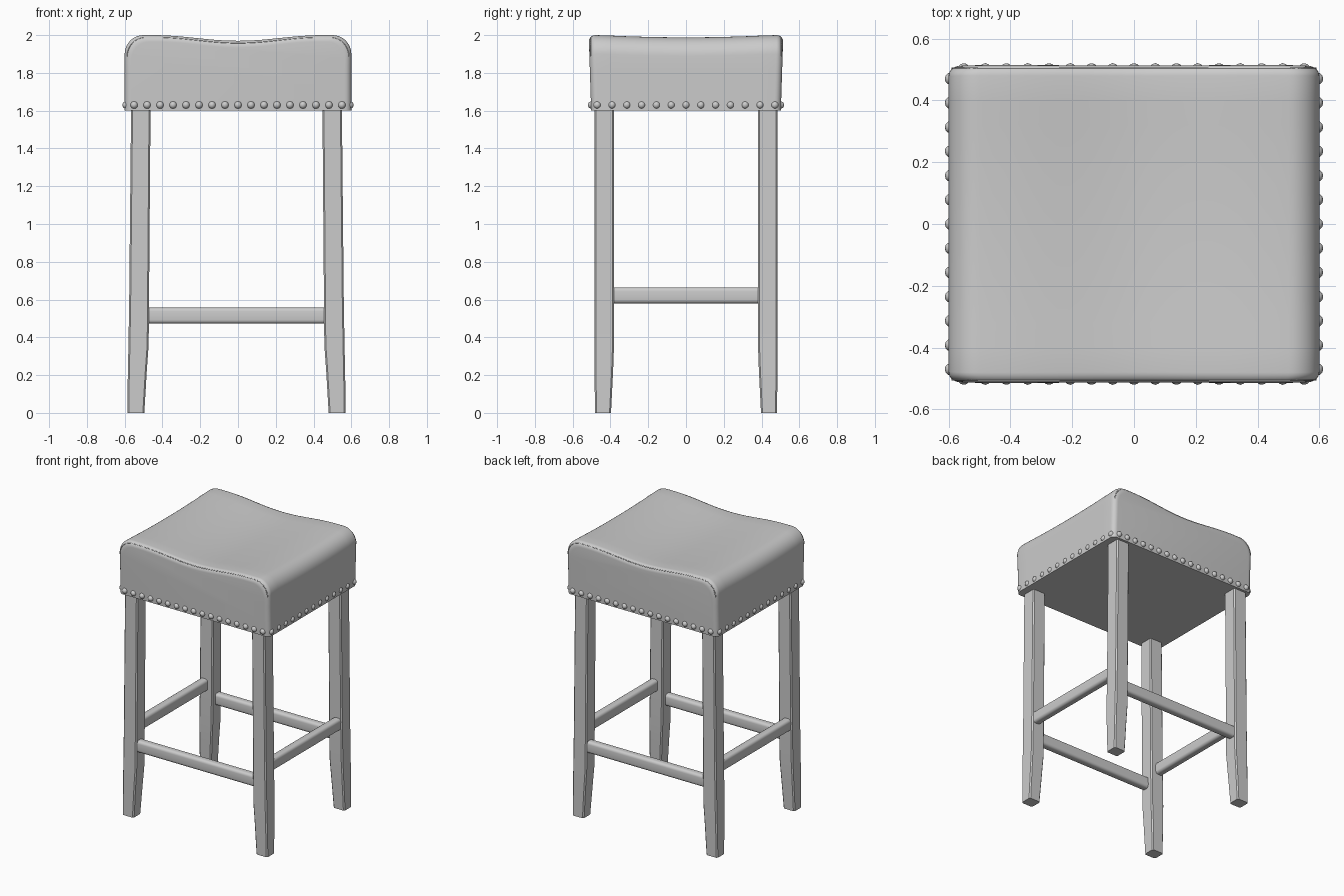
import bpy, bmesh, math

cube = bpy.data.objects.get("Cube")
if cube:
    bpy.data.objects.remove(cube, do_unlink=True)

grey = bpy.data.materials.new("soft_grey")
grey.use_nodes = True
colour = (0.6, 0.6, 0.6, 1)
grey.diffuse_color = colour
grey.node_tree.nodes["Principled BSDF"].inputs["Base Color"].default_value = colour


def finish(bm, name, angle=40):
    bmesh.ops.recalc_face_normals(bm, faces=bm.faces[:])
    mesh = bpy.data.meshes.new(name)
    bm.to_mesh(mesh)
    bm.free()
    mesh.materials.append(grey)
    obj = bpy.data.objects.new(name, mesh)
    bpy.context.collection.objects.link(obj)
    bpy.ops.object.select_all(action="DESELECT")
    obj.select_set(True)
    bpy.context.view_layer.objects.active = obj
    bpy.ops.object.shade_smooth_by_angle(angle=math.radians(angle))
    return obj


def loft(bm, rings):
    rows = [[bm.verts.new(p) for p in ring] for ring in rings]
    n = len(rows[0])
    for a, b in zip(rows, rows[1:]):
        for i in range(n):
            j = (i + 1) % n
            bm.faces.new((a[i], a[j], b[j], b[i]))
    bm.faces.new(rows[0])
    bm.faces.new(rows[-1])


# Saddle seat: one cross-section, shrunk slightly at the rounded ends
HALF_W, HALF_D, BASE, TOP, ROUND = 0.6, 0.515, 1.6, 2.0, 0.1


def seat_top(x, y):
    saddle = 0.015 * (1 + math.cos(math.pi * min(abs(x) / 0.45, 1)))
    hollow = 0.012 * (1 - min(abs(y) / 0.45, 1) ** 2)
    edge = max(0, abs(x) - (HALF_W - ROUND)) / ROUND
    drop = ROUND * (1 - math.sqrt(max(0, 1 - edge * edge)))
    return TOP - saddle - hollow - drop


def seat_xs():
    arc = [HALF_W - ROUND + ROUND * math.sin(math.pi * i / 20) for i in range(11)]
    flat = [(HALF_W - ROUND) * i / 12 for i in range(-11, 12)]
    return [-x for x in reversed(arc)] + flat + arc


def seat_ring(y, inset):
    shrink = 1 - inset / HALF_W
    top = [(x * shrink, seat_top(x, y) - inset) for x in seat_xs()]
    side = HALF_W - inset
    levels = (1.82, 1.7, BASE)
    pts = top + [(side, z) for z in levels] + [(-side, z) for z in reversed(levels)]
    # The padded walls lean in a little towards the bottom
    return [(x, y * (1 - 0.025 * (TOP - z) / 0.4), z) for x, z in pts]


R = 0.035
ends = [(HALF_D - R + R * math.sin(t), R * (1 - math.cos(t)))
        for t in (math.pi * i / 12 for i in range(7))]
sections = [(-y, d) for y, d in reversed(ends)]
sections += [(0.08 * i, 0) for i in range(-5, 6)] + ends
bm = bmesh.new()
loft(bm, [seat_ring(y, d) for y, d in sections])
finish(bm, "seat_cushion", 50)

# Fine stitched seams along the front and back edges
for label, s in (("front", -1), ("back", 1)):
    curve = bpy.data.curves.new(label + "_seam", "CURVE")
    curve.dimensions = "3D"
    curve.bevel_depth = 0.003
    curve.bevel_resolution = 1
    xs = seat_xs()
    spline = curve.splines.new("POLY")
    spline.points.add(len(xs) - 1)
    for p, x in zip(spline.points, xs):
        p.co = (x * 0.98, s * 0.504, seat_top(x, HALF_D) - 0.012, 1)
    curve.materials.append(grey)
    bpy.context.collection.objects.link(bpy.data.objects.new(label + "_seam", curve))

# Domed upholstery nails around the bottom of the seat
bm = bmesh.new()


def nail(x, y):
    made = bmesh.ops.create_uvsphere(bm, u_segments=12, v_segments=8, radius=0.02)
    bmesh.ops.translate(bm, verts=made["verts"], vec=(x, y, 1.63))


for s in (-1, 1):
    for i in range(17):
        nail(-0.55 + 1.1 * i / 16, s * 0.5)
    for i in range(13):
        nail(s * 0.592, -0.47 + 0.94 * i / 12)
finish(bm, "seat_nails")

# Square legs with a curved taper on the inner faces near the floor
# Each row: height, outer x, inner x, outer y, inner y
LEG = [(0, 0.578, 0.488, 0.482, 0.397), (0.1, 0.577, 0.482, 0.483, 0.392),
       (0.22, 0.575, 0.475, 0.484, 0.386), (0.36, 0.572, 0.465, 0.485, 0.381),
       (0.6, 0.568, 0.463, 0.485, 0.381), (1.61, 0.558, 0.455, 0.485, 0.381)]
SHIFT = -0.008


def leg_ring(row, sx, sy, c=0.008):
    z, xo, xi, yo, yi = row
    pts = [(xi + c, yi), (xo - c, yi), (xo, yi + c), (xo, yo - c),
           (xo - c, yo), (xi + c, yo), (xi, yo - c), (xi, yi + c)]
    return [(sx * x + SHIFT, sy * y, z) for x, y in pts]


for front, sy in (("front", -1), ("back", 1)):
    for side, sx in (("right", -1), ("left", 1)):
        bm = bmesh.new()
        loft(bm, [leg_ring(row, sx, sy) for row in LEG])
        finish(bm, f"{front}_{side}_leg", 30)


# Rounded footrest rails, lower at front and back than at the sides
def rail(name, centre, size):
    bm = bmesh.new()
    bmesh.ops.create_cube(bm, size=1)
    bmesh.ops.scale(bm, verts=bm.verts[:], vec=size)
    axis = 0 if size[0] > size[1] else 1
    long_edges = [e for e in bm.edges
                  if abs(e.verts[0].co[axis] - e.verts[1].co[axis]) > 0.5]
    bmesh.ops.bevel(bm, geom=long_edges, offset=0.02, segments=4,
                    profile=0.5, affect="EDGES")
    bmesh.ops.translate(bm, verts=bm.verts[:], vec=centre)
    finish(bm, name, 50)


for label, s in (("front", -1), ("back", 1)):
    rail(label + "_rail", (SHIFT, s * 0.445, 0.515), (0.98, 0.06, 0.085))
for label, s in (("right", -1), ("left", 1)):
    rail(label + "_rail", (s * 0.53 + SHIFT, 0, 0.622), (0.06, 0.8, 0.085))
